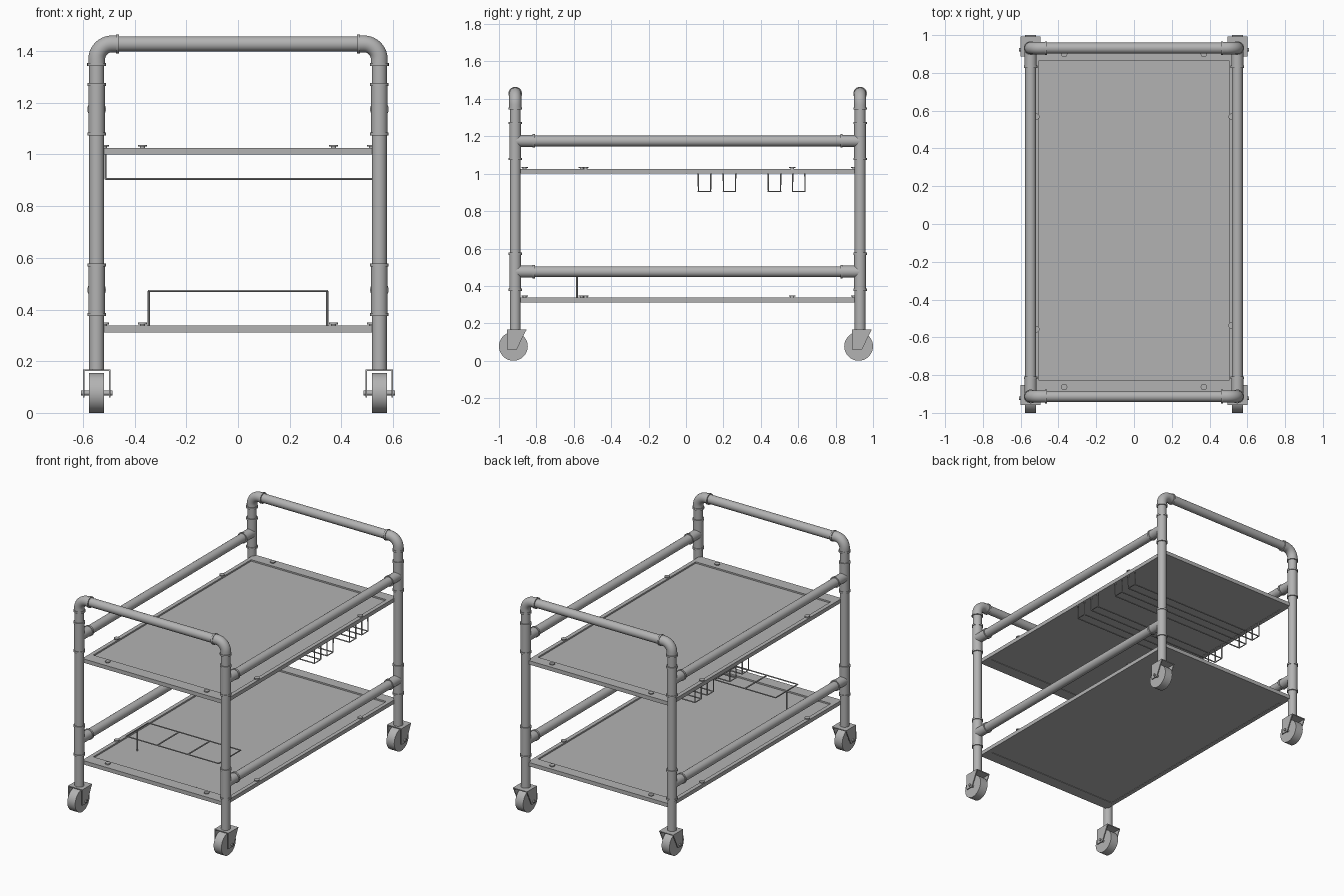
import bpy, bmesh, math
from mathutils import Vector

if "Cube" in bpy.data.objects:
    bpy.data.objects.remove(bpy.data.objects["Cube"])

grey = bpy.data.materials.new("painted_grey_metal")
grey.diffuse_color = (0.45, 0.45, 0.45, 1)
grey.use_nodes = True
grey.node_tree.nodes["Principled BSDF"].inputs["Base Color"].default_value = grey.diffuse_color

PX = 0.547                       # post offset in x
POST_Y = (-0.913, 0.931)         # front and back posts
R = 0.029                        # pipe radius


def finish(ob):
    ob.data.materials.append(grey)
    bpy.ops.object.select_all(action='DESELECT')
    ob.select_set(True)
    bpy.context.view_layer.objects.active = ob
    bpy.ops.object.shade_smooth_by_angle(angle=math.radians(35))


def tube(name, paths, r, res=10, cyclic=False):
    """Round tube(s) swept along one or more point paths."""
    cu = bpy.data.curves.new(name, 'CURVE')
    cu.dimensions = '3D'
    cu.bevel_depth, cu.bevel_resolution, cu.use_fill_caps = r, res, True
    for pts in paths:
        sp = cu.splines.new('POLY')
        sp.points.add(len(pts) - 1)
        sp.use_cyclic_u = cyclic
        for p, co in zip(sp.points, pts):
            p.co = (*co, 1)
    ob = bpy.data.objects.new(name, cu)
    bpy.context.collection.objects.link(ob)
    bpy.ops.object.select_all(action='DESELECT')
    ob.select_set(True)
    bpy.context.view_layer.objects.active = ob
    bpy.ops.object.convert(target='MESH')
    finish(bpy.context.view_layer.objects.active)


def mesh(name, bm):
    bmesh.ops.recalc_face_normals(bm, faces=bm.faces)
    me = bpy.data.meshes.new(name)
    bm.to_mesh(me)
    bm.free()
    ob = bpy.data.objects.new(name, me)
    bpy.context.collection.objects.link(ob)
    finish(ob)


def add_box(bm, x0, x1, y0, y1, z0, z1):
    vs = bmesh.ops.create_cube(bm, size=1)['verts']
    for v in vs:
        v.co = Vector((x1 if v.co.x > 0 else x0, y1 if v.co.y > 0 else y0,
                       z1 if v.co.z > 0 else z0))


def add_prism(bm, pts, x0, x1):
    """Side profile (y, z) extruded along x."""
    f = bm.faces.new([bm.verts.new((x0, y, z)) for y, z in pts])
    ex = bmesh.ops.extrude_face_region(bm, geom=[f])['geom']
    for v in ex:
        if isinstance(v, bmesh.types.BMVert):
            v.co.x = x1


def tee(name, x, y, z, d):
    """Tee fitting on a post with a branch towards d along y."""
    h, b = 0.102, 0.105
    tube(name + "_body", [[(x, y, z - h), (x, y, z + h)],
                          [(x, y, z), (x, y + d * b, z)]], 0.032)
    tube(name + "_rims", [[(x, y, z - h), (x, y, z - h + 0.012)],
                          [(x, y, z + h - 0.012), (x, y, z + h)],
                          [(x, y + d * (b - 0.012), z), (x, y + d * b, z)]], 0.036)


def caster(name, x, y):
    """Wheel, forked bracket and axle; y is the wheel centre."""
    t, w, top = 0.006, 0.053, 0.168
    bm = bmesh.new()
    side = [(y - 0.035, top), (y + 0.07, top), (y + 0.018, 0.06), (y - 0.035, 0.06)]
    add_prism(bm, side, x - w, x - w + t)
    add_prism(bm, side, x + w - t, x + w)
    add_box(bm, x - w, x + w, y - 0.035, y + 0.07, top - t, top)
    mesh(name + "_fork", bm)
    tube(name + "_wheel", [[(x - 0.029, y, 0.077), (x + 0.029, y, 0.077)]], 0.077, 16)
    tube(name + "_axle", [[(x - 0.061, y, 0.077), (x + 0.061, y, 0.077)]], 0.009, 4)


# posts, tee fittings and casters at the four corners
for sx, side in ((-1, "left"), (1, "right")):
    for y, end, d in ((POST_Y[0], "front", 1), (POST_Y[1], "back", -1)):
        x, n = sx * PX, f"{end}_{side}"
        tube(n + "_post", [[(x, y, 0.165), (x, y, 1.37)]], R)
        tee(n + "_upper_tee", x, y, 1.175, d)
        tee(n + "_lower_tee", x, y, 0.476, d)
        caster(n + "_caster", x, d * -0.923)
        # elbow fitting at the post top
        b, zt = 0.06, 1.428
        arc = [(x - sx * b * (1 - math.cos(a)), y, zt - b + b * math.sin(a))
               for a in (math.pi / 2 * i / 10 for i in range(11))]
        xe = x - sx * 0.087
        tube(n + "_elbow", [[(x, y, 1.345)] + arc + [(xe, y, zt)]], 0.0325)
        tube(n + "_elbow_rims", [[(x, y, 1.343), (x, y, 1.355)],
                                 [(xe + sx * 0.012, y, zt), (xe, y, zt)]], 0.0365)
    # long side rails
    for z, lv in ((1.175, "upper"), (0.476, "lower")):
        tube(f"{side}_{lv}_rail", [[(sx * PX, y, z) for y in POST_Y]], R)

# push bars across both ends
for y, end in zip(POST_Y, ("front", "back")):
    tube(end + "_handle_bar", [[(-PX + 0.06, y, 1.428), (PX - 0.06, y, 1.428)]], R)

# two tray shelves: rim, recessed panel and bolts
SX, Y0, Y1 = 0.532, -0.905, 0.935
IX, I0, I1 = 0.505, -0.825, 0.862
BOLTS = [(-0.37, 0.9), (0.37, 0.9), (-0.37, -0.863), (0.37, -0.863),
         (-0.517, 0.568), (0.517, 0.568), (-0.517, -0.558), (0.517, -0.537)]
for z0, lv in ((1.0, "upper"), (0.312, "lower")):
    z1 = z0 + 0.026
    bm = bmesh.new()
    add_box(bm, -SX, SX, Y0, I0, z0, z1)
    add_box(bm, -SX, SX, I1, Y1, z0, z1)
    add_box(bm, -SX, -IX, I0, I1, z0, z1)
    add_box(bm, IX, SX, I0, I1, z0, z1)
    mesh(lv + "_shelf_rim", bm)
    bm = bmesh.new()
    add_box(bm, -IX, IX, I0, I1, z0 + 0.003, z1 - 0.01)
    mesh(lv + "_shelf_panel", bm)
    tube(lv + "_shelf_bolt_necks", [[(x, y, z1 - 0.002), (x, y, z1 + 0.006)] for x, y in BOLTS], 0.01, 4)
    tube(lv + "_shelf_bolt_heads", [[(x, y, z1 + 0.005), (x, y, z1 + 0.011)] for x, y in BOLTS], 0.017, 6)

# hanging wire racks below the upper shelf
for i, (a, b) in enumerate(((0.066, 0.132), (0.2, 0.265), (0.44, 0.506), (0.57, 0.636))):
    ends = [[(x, a, 1.002), (x, a, 0.905), (x, b, 0.905), (x, b, 1.002)] for x in (-0.513, 0.526)]
    runs = [[(-0.513, y, 0.905), (0.526, y, 0.905)] for y in (a, b)]
    tube(f"hanging_rack_{i + 1}", ends + runs, 0.004, 2)

# bottle rack standing on the lower shelf
HX, F, B, Z = 0.345, -0.70, -0.465, 0.472
tube("bottle_rack_frame", [[(-HX, F, Z), (HX, F, Z), (HX, B, Z), (-HX, B, Z)]], 0.0045, 2, True)
tube("bottle_rack_dividers", [[(x, F, Z), (x, B, Z)] for x in (-0.115, 0.115)], 0.0045, 2)
tube("bottle_rack_legs", [[(x, -0.583, 0.325), (x, -0.583, Z)] for x in (-HX, HX)], 0.0045, 2)
